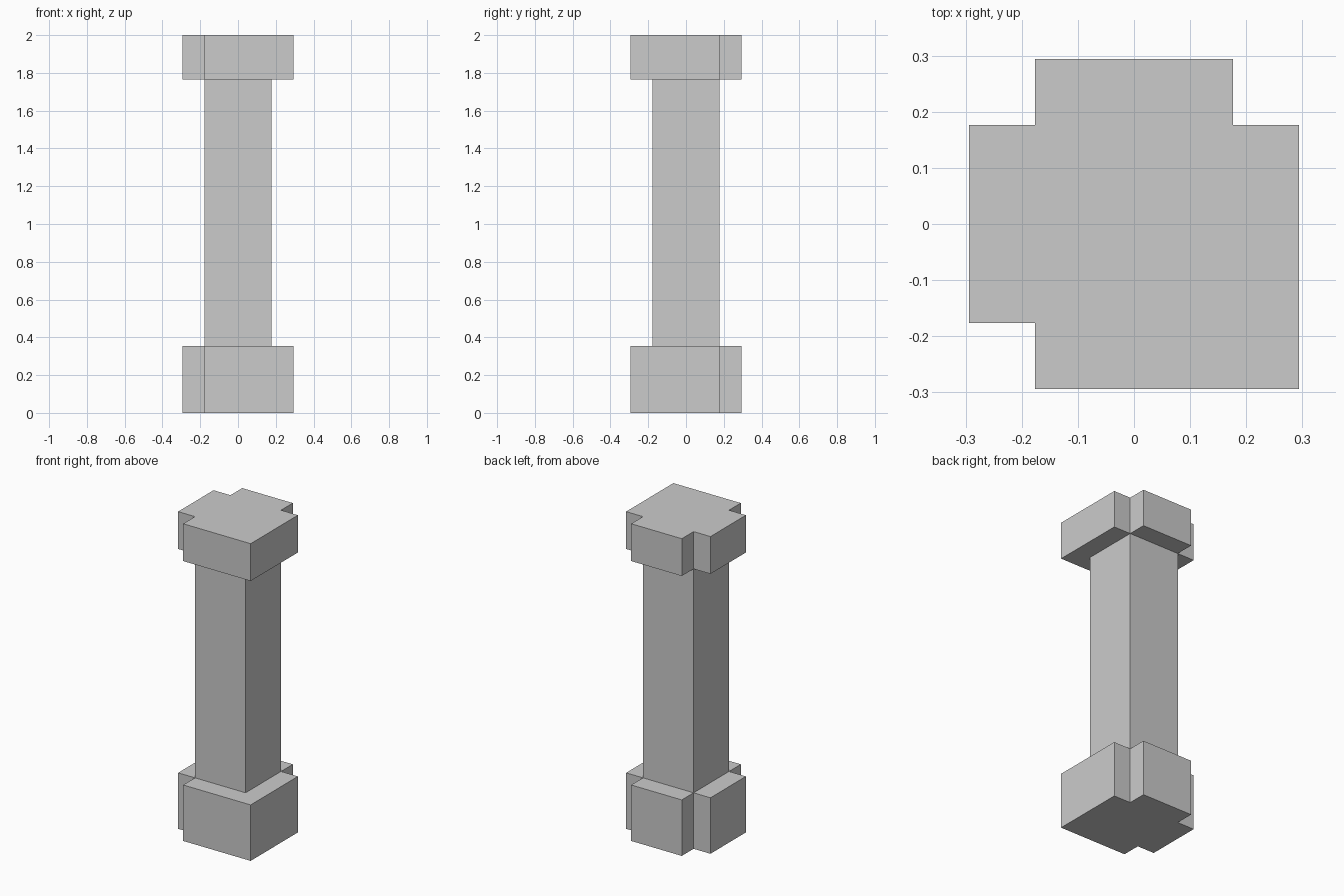
import bpy
import bmesh

if "Cube" in bpy.data.objects:
    bpy.data.objects.remove(bpy.data.objects["Cube"])

U = 2 / 17            # model is 17 grid units tall
A, B = 1.5 * U, 2.5 * U   # shaft half-width, base/cap half-width

# Square shaft, and a cross with the front right corner filled in
SHAFT = [(-A, -A), (A, -A), (A, A), (-A, A)]
CROSS = [(-A, -B), (B, -B), (B, A), (A, A), (A, B), (-A, B),
         (-A, A), (-B, A), (-B, -A), (-A, -A)]


def prism(name, outline, z0, z1):
    """Extrude a closed outline from z0 to z1."""
    bm = bmesh.new()
    face = bm.faces.new([bm.verts.new((x, y, z0)) for x, y in outline])
    top = bmesh.ops.extrude_face_region(bm, geom=[face], use_keep_orig=True)["geom"]
    verts = [v for v in top if isinstance(v, bmesh.types.BMVert)]
    bmesh.ops.translate(bm, verts=verts, vec=(0, 0, z1 - z0))
    bmesh.ops.recalc_face_normals(bm, faces=bm.faces)
    mesh = bpy.data.meshes.new(name)
    bm.to_mesh(mesh)
    bm.free()
    obj = bpy.data.objects.new(name, mesh)
    bpy.context.collection.objects.link(obj)
    return obj


# Column parts, bottom to top
prism("column_base", CROSS, 0, 3 * U)
prism("column_shaft", SHAFT, 3 * U, 15 * U)
prism("column_cap", CROSS, 15 * U, 17 * U)
